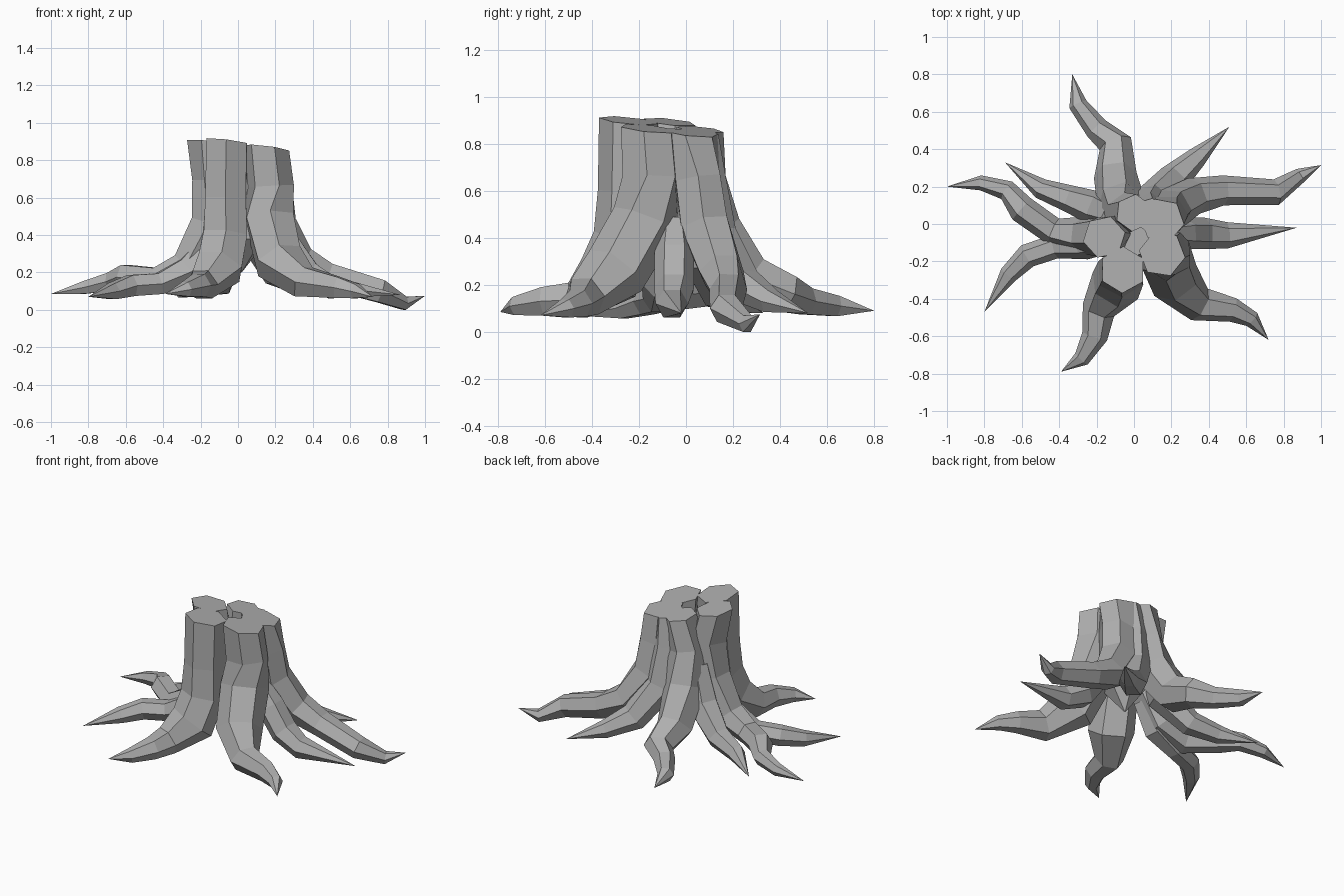
import bpy
import bmesh
import math
from mathutils import Vector

cube = bpy.data.objects.get("Cube")
if cube:
    bpy.data.objects.remove(cube, do_unlink=True)

wood = bpy.data.materials.new("grey_wood")
wood.use_nodes = True
grey = (0.43, 0.43, 0.43, 1)
wood.diffuse_color = grey
wood.node_tree.nodes["Principled BSDF"].inputs["Base Color"].default_value = grey

UP = Vector((0, 0, 1))
SIDES = 6


def cut_height(point):
    """Height of the slanted saw cut above a point."""
    return 0.867 - 0.12 * point.x - 0.1 * point.y


def build_root(name, stations, capped=True):
    """Sweep a faceted section along stations of (x, y, z, radius)."""
    points = [Vector(s[:3]) for s in stations]
    radii = [s[3] for s in stations]
    last = len(points) - 1
    overall = points[last] - points[0]
    overall.z = 0
    overall.normalize()
    bm = bmesh.new()
    rings = []
    for i, centre in enumerate(points):
        before = points[max(i - 1, 0)]
        after = points[min(i + 1, last)]
        tangent = (after - before).normalized()
        if i == 0 and capped:
            tangent = -UP
        heading = Vector((tangent.x, tangent.y, 0)) + overall * 0.3
        side = heading.cross(UP).normalized()
        side = (side - tangent * side.dot(tangent)).normalized()
        normal = side.cross(tangent).normalized()
        ring = []
        for k in range(SIDES):
            angle = math.tau * k / SIDES
            offset = side * math.cos(angle) + normal * math.sin(angle)
            corner = centre + offset * radii[i]
            if i == 0 and capped:
                corner.z = cut_height(corner)
            ring.append(bm.verts.new(corner))
        rings.append(ring)
    # Side faces, saw-cut end and pointed tip
    for upper, lower in zip(rings, rings[1:]):
        for k in range(SIDES):
            n = (k + 1) % SIDES
            bm.faces.new((upper[k], upper[n], lower[n], lower[k]))
    bm.faces.new(rings[0])
    bmesh.ops.pointmerge(bm, verts=rings[-1], merge_co=points[last])
    bmesh.ops.recalc_face_normals(bm, faces=bm.faces)
    mesh = bpy.data.meshes.new(name)
    bm.to_mesh(mesh)
    bm.free()
    mesh.materials.append(wood)
    obj = bpy.data.objects.new(name, mesh)
    bpy.context.collection.objects.link(obj)
    return obj


# Large roots that reach up to the saw cut
build_root("front_root", [
    (-.06, -.245, .9, .125), (-.065, -.25, .6, .125), (-.07, -.26, .4, .135),
    (-.1, -.33, .23, .14), (-.19, -.46, .135, .09), (-.21, -.6, .13, .07),
    (-.28, -.72, .11, .045), (-.39, -.79, .085, .01)])

build_root("front_left_root", [
    (.15, -.16, .85, .125), (.17, -.15, .66, .13), (.17, -.17, .48, .145),
    (.22, -.3, .26, .14), (.35, -.43, .15, .095), (.53, -.46, .12, .065),
    (.63, -.51, .1, .045), (.72, -.62, .07, .01)])

build_root("left_root", [
    (.15, .02, .85, .12), (.18, .05, .65, .11), (.2, .08, .45, .115),
    (.32, .15, .26, .1), (.48, .18, .18, .08), (.76, .17, .1, .07),
    (.89, .26, .035, .04), (1, .315, .075, .01)])

build_root("back_left_root", [
    (.08, .05, .86, .09), (.08, .07, .65, .1), (.1, .11, .4, .11),
    (.21, .24, .2, .085), (.34, .36, .13, .055), (.51, .52, .08, .01)])

build_root("back_root", [
    (0, .06, .87, .1), (-.04, .06, .65, .11), (-.07, .11, .43, .13),
    (-.1, .26, .23, .115), (-.1, .43, .16, .09), (-.2, .51, .13, .065),
    (-.3, .64, .11, .05), (-.33, .8, .09, .01)])

build_root("right_root", [
    (-.16, -.07, .9, .115), (-.13, -.06, .7, .115), (-.14, -.06, .46, .12),
    (-.27, -.06, .23, .1), (-.43, -.04, .16, .075), (-.6, .08, .175, .075),
    (-.68, .18, .15, .055), (-.82, .22, .12, .04), (-1, .2, .085, .01)])

# Thinner roots that grow out between the large ones
build_root("left_small_root", [
    (.18, -.05, .46, .06), (.27, -.05, .33, .085), (.37, -.05, .19, .085),
    (.5, -.06, .12, .07), (.87, -.02, .08, .01)], capped=False)

build_root("back_right_root", [
    (-.1, .04, .55, .08), (-.17, .07, .32, .1), (-.33, .13, .17, .075),
    (-.5, .19, .13, .055), (-.69, .33, .08, .01)], capped=False)

build_root("front_right_root", [
    (-.15, -.09, .36, .07), (-.26, -.1, .21, .09), (-.42, -.12, .14, .065),
    (-.57, -.17, .13, .065), (-.67, -.27, .1, .05), (-.8, -.47, .07, .01)],
    capped=False)

# Inner heartwood closing the gaps, sunk below the cut
build_root("heartwood", [
    (.01, -.07, .72, .11), (.02, -.07, .38, .15), (.02, -.06, .2, .01)],
    capped=False)
